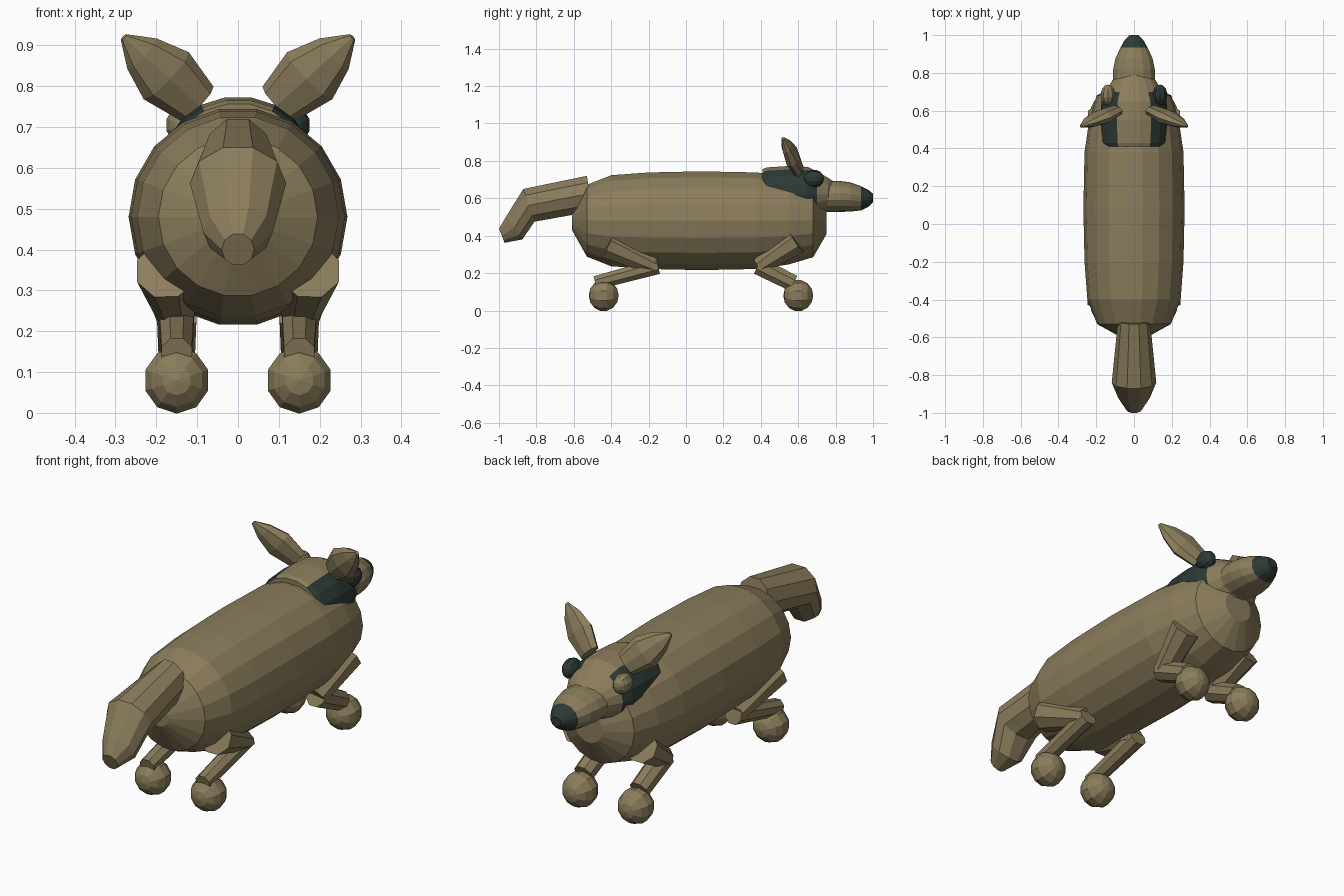
import bpy, bmesh, math
from mathutils import Vector

cube = bpy.data.objects.get("Cube")
if cube:
    bpy.data.objects.remove(cube)


def material(name, color):
    m = bpy.data.materials.new(name)
    m.use_nodes = True
    m.diffuse_color = color
    m.node_tree.nodes["Principled BSDF"].inputs["Base Color"].default_value = color
    return m


fur = material("brown fur", (0.26, 0.205, 0.107, 1))
dark = material("dark green black", (0.025, 0.042, 0.036, 1))


def finish(name, bm, mats, dark_rule=None):
    bmesh.ops.recalc_face_normals(bm, faces=bm.faces)
    if dark_rule:
        for f in bm.faces:
            f.material_index = int(dark_rule(f.calc_center_median()))
    mesh = bpy.data.meshes.new(name)
    bm.to_mesh(mesh)
    bm.free()
    for m in mats:
        mesh.materials.append(m)
    obj = bpy.data.objects.new(name, mesh)
    bpy.context.collection.objects.link(obj)
    return obj


def loft(name, rings, n, phase=0, mats=(fur,), dark_rule=None):
    """Skin a closed tube through rings of (centre, half-axis u, half-axis v)."""
    bm = bmesh.new()
    loops = []
    for c, u, v in rings:
        angles = [math.tau * (i + phase) / n for i in range(n)]
        loops.append([bm.verts.new(Vector(c) + Vector(u) * math.cos(a) + Vector(v) * math.sin(a))
                      for a in angles])
    for a, b in zip(loops, loops[1:]):
        for i in range(n):
            j = (i + 1) % n
            bm.faces.new((a[i], a[j], b[j], b[i]))
    bm.faces.new(loops[0])
    bm.faces.new(loops[-1])
    return finish(name, bm, mats, dark_rule)


def lengthwise(profile):
    """Upright rings along y from (y, z centre, half width, half height)."""
    return [((0, y, z), (w, 0, 0), (0, 0, h)) for y, z, w, h in profile]


def limb(name, start, end, r0, r1):
    a, b = Vector(start), Vector(end)
    side = Vector((1, 0, 0))
    up = (b - a).cross(side).normalized()
    side = up.cross(b - a).normalized()
    loft(name, [(a, side * r0, up * r0), (b, side * r1, up * r1)], 8, 0.5)


def ball(name, centre, radii, mat, segments=10, rings=7):
    bm = bmesh.new()
    bmesh.ops.create_uvsphere(bm, u_segments=segments, v_segments=rings, radius=1)
    for v in bm.verts:
        x, y, z = v.co
        v.co = Vector(centre) + Vector((x * radii[0], z * radii[1], y * radii[2]))
    finish(name, bm, (mat,))


# Body: long rounded barrel
barrel = [(-0.61, 0.05), (-0.53, 0.195), (-0.4, 0.247), (-0.2, 0.262), (0.08, 0.268),
          (0.38, 0.262), (0.55, 0.237), (0.68, 0.198), (0.75, 0.075)]
loft("body", lengthwise([(y, 0.48, r, r) for y, r in barrel]), 18)

# Head with a dark mask on each side
head = [(0.41, 0.62, 0.165, 0.138), (0.43, 0.62, 0.175, 0.147), (0.55, 0.62, 0.18, 0.155),
        (0.65, 0.62, 0.172, 0.15), (0.7, 0.62, 0.15, 0.125), (0.76, 0.62, 0.115, 0.09),
        (0.79, 0.62, 0.07, 0.07)]
loft("head", lengthwise(head), 18, 0, (fur, dark),
     lambda c: c.y < 0.69 and c.z < 0.74 and abs(c.x) > 0.09)

# Snout with a dark nose
snout = [(0.65, 0.61, 0.115, 0.085), (0.82, 0.61, 0.113, 0.083), (0.88, 0.607, 0.1, 0.078),
         (0.935, 0.6, 0.073, 0.065), (0.975, 0.6, 0.05, 0.045), (1.0, 0.602, 0.025, 0.022)]
loft("snout", lengthwise(snout), 14, 0.5, (fur, dark), lambda c: c.y > 0.935)

# Tail: bent tube given by its top and bottom outline
tail = [((-0.53, 0.72), (-0.5, 0.53), 0.085), ((-0.87, 0.65), (-0.81, 0.475), 0.118),
        ((-0.96, 0.505), (-0.875, 0.38), 0.085), ((-1.0, 0.438), (-0.97, 0.362), 0.04)]
rings = []
for top, bottom, w in tail:
    t, b = Vector((0, *top)), Vector((0, *bottom))
    rings.append(((t + b) / 2, (w, 0, 0), (t - b) / 2 * 1.05))
loft("tail", rings, 10)

for side, s in (("left", 1), ("right", -1)):
    # Ears: flattened leaves leaning out and back
    base, tip = Vector((s * 0.1, 0.6, 0.757)), Vector((s * 0.28, 0.517, 0.92))
    wide = Vector((-0.69 * s, 0, 0.72))
    thin = wide.cross(tip - base).normalized()
    ear = [(0, 0.058, 0.03), (0.42, 0.08, 0.04), (0.75, 0.052, 0.028), (1, 0.01, 0.008)]
    loft(side + "_ear", [(base.lerp(tip, t), wide * w, thin * d) for t, w, d in ear], 8)

    # Eyes: only one is dark
    ball(side + "_eye", (s * 0.138, 0.683, 0.705), (0.04, 0.055, 0.048), dark if s > 0 else fur)

    # Legs: thigh, shin and round paw
    x = s * 0.15
    limb(side + "_front_thigh", (s * 0.175, 0.59, 0.37), (x, 0.39, 0.235), 0.075, 0.05)
    limb(side + "_front_shin", (x, 0.385, 0.24), (x, 0.575, 0.145), 0.052, 0.048)
    limb(side + "_rear_thigh", (s * 0.175, -0.42, 0.35), (x, -0.17, 0.235), 0.078, 0.046)
    limb(side + "_rear_shin", (x, -0.15, 0.237), (x, -0.485, 0.147), 0.046, 0.04)
    for end, y in (("front", 0.6), ("rear", -0.44)):
        ball(side + "_" + end + "_paw", (x, y, 0.08), (0.083, 0.08, 0.084), fur)
